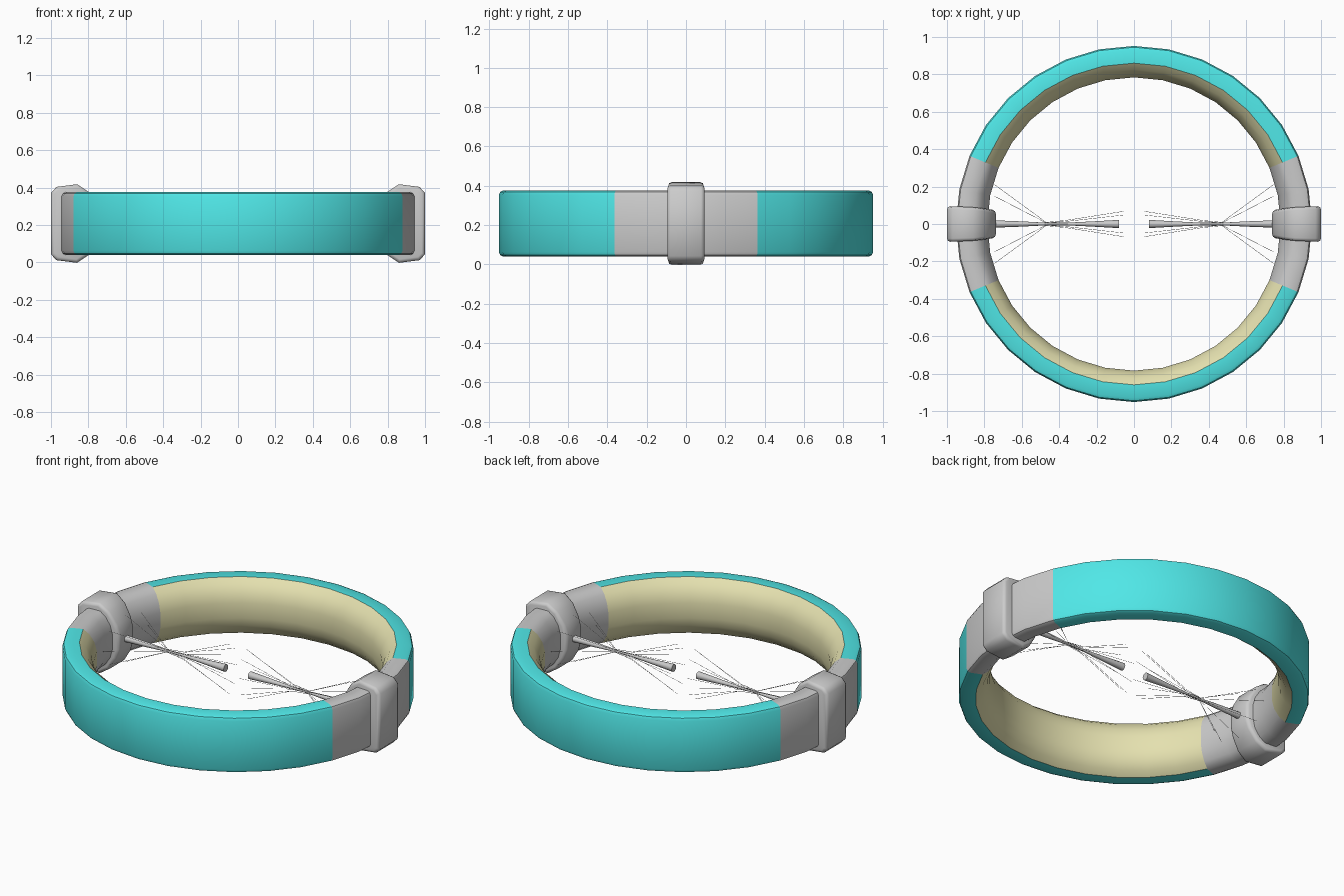
import bpy, bmesh
from math import sin, cos, pi, radians

if "Cube" in bpy.data.objects:
    bpy.data.objects.remove(bpy.data.objects["Cube"])

ZC = 0.208            # mid-height of the ring
STEP = radians(11.25)  # 32 segments around


def material(name, rgb):
    m = bpy.data.materials.new(name)
    m.diffuse_color = (*rgb, 1)
    m.use_nodes = True
    m.node_tree.nodes["Principled BSDF"].inputs["Base Color"].default_value = m.diffuse_color
    return m


teal = material("teal", (0.08, 0.8, 0.8))
olive = material("olive", (0.78, 0.75, 0.43))


def finish(bm, name, mat=None, angle=40):
    bmesh.ops.recalc_face_normals(bm, faces=bm.faces)
    me = bpy.data.meshes.new(name)
    bm.to_mesh(me)
    bm.free()
    ob = bpy.data.objects.new(name, me)
    bpy.context.collection.objects.link(ob)
    if mat:
        me.materials.append(mat)
    bpy.ops.object.select_all(action='DESELECT')
    ob.select_set(True)
    bpy.context.view_layer.objects.active = ob
    bpy.ops.object.shade_smooth_by_angle(angle=radians(angle))
    return ob


def sweep(name, profile, start, count, closed, mat=None):
    """Sweep an (r, z) profile around z, in ring steps."""
    bm = bmesh.new()
    rings = [[bm.verts.new((r * cos((start + i) * STEP), r * sin((start + i) * STEP), ZC + z))
              for r, z in profile] for i in range(count + 1)]
    n = len(profile)
    for a, b in zip(rings, rings[1:]):
        for j in range(n if closed else n - 1):
            k = (j + 1) % n
            bm.faces.new((a[j], b[j], b[k], a[k]))
    return finish(bm, name, mat)


# Cross-section: flat outside, bulging inside
outer = [(0.86, -0.168), (0.93, -0.168), (0.945, -0.161), (0.952, -0.145),
         (0.952, 0.145), (0.945, 0.161), (0.93, 0.168), (0.86, 0.168)]
inner = [(0.86, 0.168), (0.825, 0.14), (0.797, 0.095), (0.784, 0.045),
         (0.784, -0.045), (0.797, -0.095), (0.825, -0.14), (0.86, -0.168)]

# Coloured half bands and grey joints
for start, side in ((2, "back"), (18, "front")):
    sweep(side + "_outer_band", outer, start, 12, False, teal)
    sweep(side + "_inner_lining", inner, start, 12, False, olive)
for start, side in ((-2, "right"), (14, "left")):
    sweep(side + "_joint", outer + inner[1:-1], start, 4, True)

# Clamp profile: (x, z, half width)
half = [(1.0, 0.165, 0.095), (0.97, 0.196, 0.095), (0.86, 0.21, 0.092),
        (0.80, 0.17, 0.085), (0.755, 0.10, 0.076), (0.738, 0.045, 0.072)]
clamp = half + [(x, -z, w) for x, z, w in reversed(half)]
# Rod profile: (x, radius), pinched in the middle
rod = [(0.08, 0.022), (0.22, 0.014), (0.36, 0.007), (0.47, 0.007), (0.60, 0.014), (0.76, 0.02)]

for sx, side in ((1, "right"), (-1, "left")):
    # Clamp block
    bm = bmesh.new()
    rows = [[bm.verts.new((sx * x, s * w, ZC + z)) for x, z, w in clamp] for s in (-1, 1)]
    n = len(clamp)
    for i in range(n):
        j = (i + 1) % n
        bm.faces.new((rows[0][i], rows[0][j], rows[1][j], rows[1][i]))
    bm.faces.new(rows[0])
    bm.faces.new(rows[1])
    rim = [e for e in bm.edges if e.verts[0].co.y * e.verts[1].co.y > 0]
    bmesh.ops.bevel(bm, geom=rim, offset=0.018, segments=2, profile=0.5, affect='EDGES')
    finish(bm, side + "_clamp", angle=50)

    # Rod
    bm = bmesh.new()
    rings = [[bm.verts.new((sx * x, r * cos(k * pi / 6), ZC + r * sin(k * pi / 6)))
              for k in range(12)] for x, r in rod]
    for a, b in zip(rings, rings[1:]):
        for k in range(12):
            bm.faces.new((a[k], a[k - 1], b[k - 1], b[k]))
    bm.faces.new(rings[0])
    bm.faces.new(rings[-1])
    finish(bm, side + "_rod")

    # Thin threads fanning out from the pinch
    cu = bpy.data.curves.new(side + "_threads", 'CURVE')
    cu.dimensions = '3D'
    cu.bevel_depth = 0.001
    cu.bevel_resolution = 0
    for k in range(8):
        c, s = cos(k * pi / 4), sin(k * pi / 4)
        pts = [(0.745, 0.21, 0.14), (0.47, 0.009, 0.009), (0.36, 0.02, 0.02), (0.055, 0.068, 0.15)]
        sp = cu.splines.new('POLY')
        sp.points.add(len(pts) - 1)
        for p, (x, ry, rz) in zip(sp.points, pts):
            p.co = (sx * x, ry * c, ZC + rz * s, 1)
    bpy.context.collection.objects.link(bpy.data.objects.new(side + "_threads", cu))
